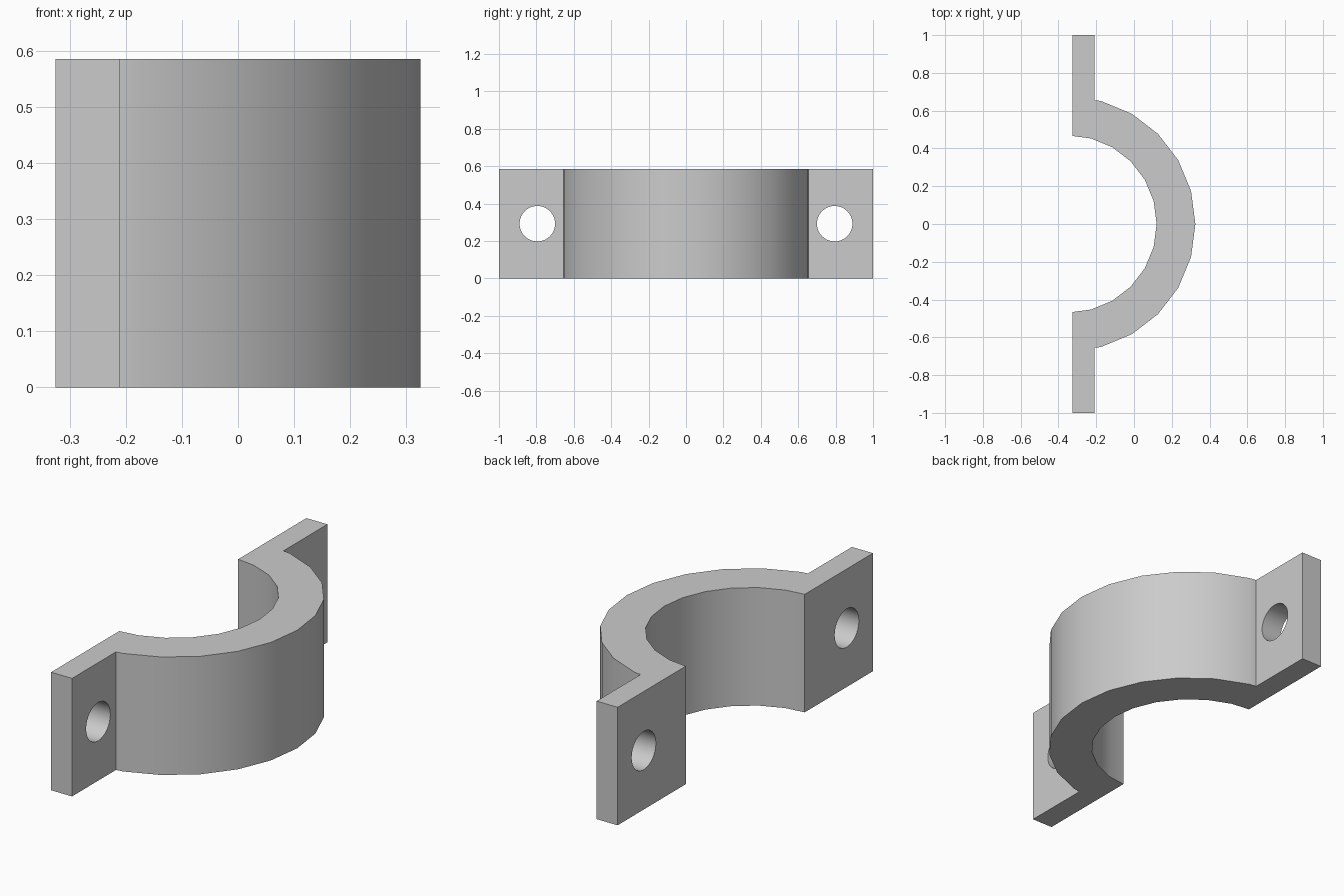
import bpy
import bmesh
from math import radians, sin, cos, pi

if "Cube" in bpy.data.objects:
    bpy.data.objects.remove(bpy.data.objects["Cube"], do_unlink=True)

HEIGHT = 0.585
BACK, FLANGE = -0.325, -0.21      # flange back and front planes
CENTER = -0.349                   # arc centre on x
OUTER, INNER = 0.674, 0.469       # arc radii
HOLE_Y, HOLE_R = 0.795, 0.095

grey = bpy.data.materials.new("plain grey")
grey.use_nodes = True
grey.diffuse_color = (0.6, 0.6, 0.6, 1)
grey.node_tree.nodes["Principled BSDF"].inputs["Base Color"].default_value = (0.6, 0.6, 0.6, 1)


def arc(radius, stop_x):
    """Points of a 15 degree faceted arc, both ends trimmed at x = stop_x."""
    pts = [(CENTER + radius * cos(radians(a)), radius * sin(radians(a)))
           for a in range(-90, 91, 15)]
    t = (stop_x - pts[0][0]) / (pts[1][0] - pts[0][0])
    end = pts[0][1] + t * (pts[1][1] - pts[0][1])
    return [(stop_x, end)] + pts[1:-1] + [(stop_x, -end)]


# Clamp outline: flange, outer arc, flange, then inner arc back
outline = [(BACK, -1), (FLANGE, -1)] + arc(OUTER, FLANGE)
outline += [(FLANGE, 1), (BACK, 1)] + arc(INNER, BACK)[::-1]

bm = bmesh.new()
base = bm.faces.new([bm.verts.new((x, y, 0)) for x, y in outline])
top = bmesh.ops.extrude_face_region(bm, geom=[base])["geom"]
bmesh.ops.translate(bm, vec=(0, 0, HEIGHT),
                    verts=[v for v in top if isinstance(v, bmesh.types.BMVert)])
bmesh.ops.recalc_face_normals(bm, faces=bm.faces)
mesh = bpy.data.meshes.new("half_clamp")
bm.to_mesh(mesh)
bm.free()
mesh.materials.append(grey)
clamp = bpy.data.objects.new("half_clamp", mesh)
bpy.context.collection.objects.link(clamp)

# Bolt holes through both flanges
for side in (-1, 1):
    bpy.ops.mesh.primitive_cylinder_add(
        vertices=32, radius=HOLE_R, depth=0.4, rotation=(0, pi / 2, 0),
        location=((BACK + FLANGE) / 2, side * HOLE_Y, HEIGHT / 2))
    cutter = bpy.context.object
    cutter.name = "hole_cutter"
    cutter.hide_render = True
    cutter.data.materials.append(grey)
    bpy.ops.object.select_all(action='DESELECT')
    clamp.select_set(True)
    bpy.context.view_layer.objects.active = clamp
    cut = clamp.modifiers.new("bolt hole", 'BOOLEAN')
    cut.operation = 'DIFFERENCE'
    cut.solver = 'EXACT'
    cut.object = cutter
    bpy.ops.object.modifier_apply(modifier=cut.name)
    bpy.data.objects.remove(cutter, do_unlink=True)

# Smooth curved walls, crisp edges
bpy.ops.object.shade_smooth_by_angle(angle=radians(30))
